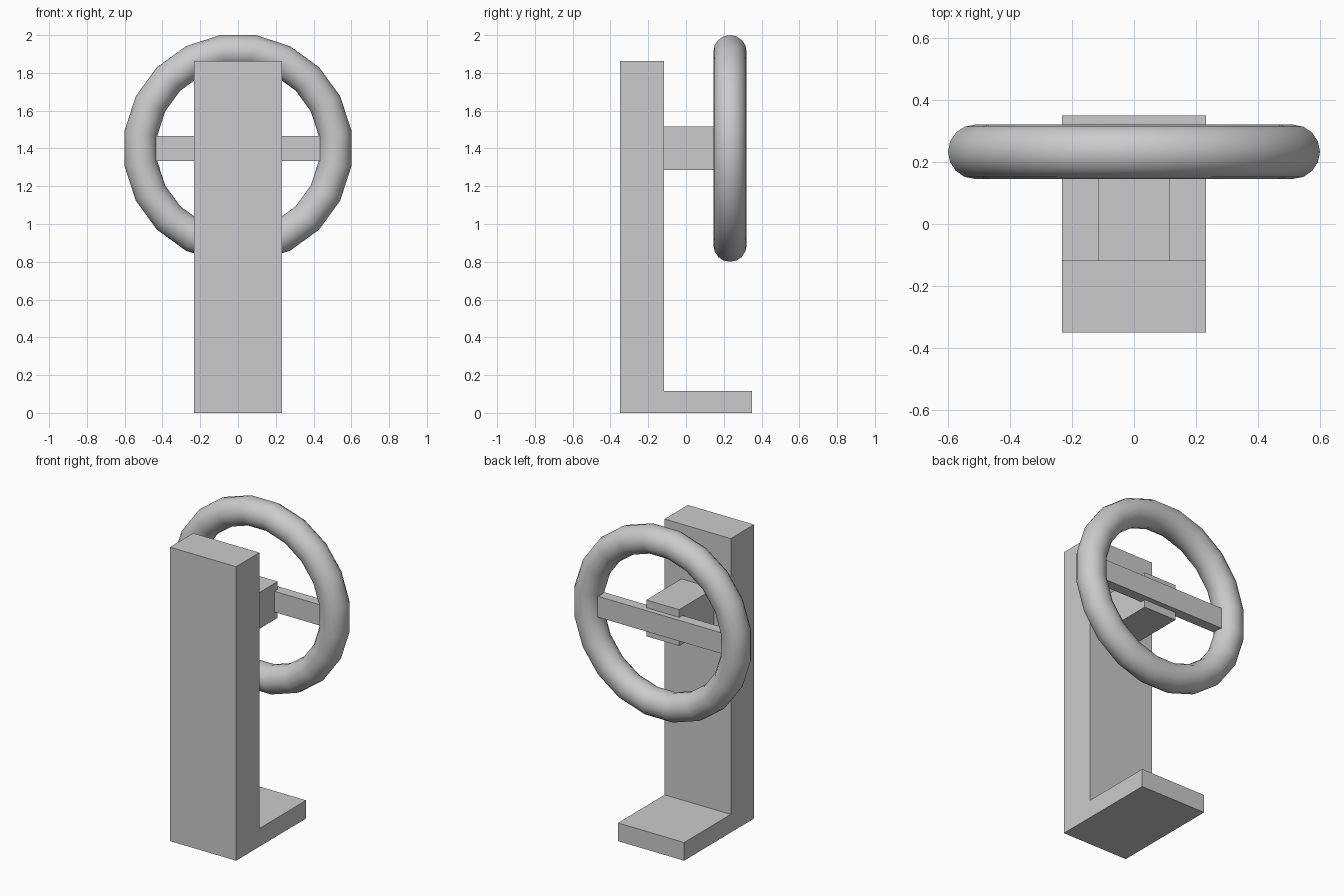
import bpy, bmesh
from math import radians, pi

if "Cube" in bpy.data.objects:
    bpy.data.objects.remove(bpy.data.objects["Cube"])

WHEEL_Y, WHEEL_Z = 0.233, 1.4


def box(name, lo, hi):
    """Box spanning two opposite corners."""
    bpy.ops.mesh.primitive_cube_add(size=1)
    ob = bpy.context.object
    ob.name = name
    for v in ob.data.vertices:
        v.co = [l + (c + 0.5) * (h - l) for l, h, c in zip(lo, hi, v.co)]
    return ob


# L-shaped stand: side profile (y, z) extruded across x
profile = [(-0.35, 0), (0.35, 0), (0.35, 0.115), (-0.117, 0.115),
           (-0.117, 1.863), (-0.35, 1.863)]
half_width = 0.232
bm = bmesh.new()
face = bm.faces.new([bm.verts.new((-half_width, y, z)) for y, z in profile])
ext = bmesh.ops.extrude_face_region(bm, geom=[face])
bmesh.ops.translate(bm, vec=(2 * half_width, 0, 0),
                    verts=[g for g in ext["geom"] if isinstance(g, bmesh.types.BMVert)])
bmesh.ops.recalc_face_normals(bm, faces=bm.faces)
mesh = bpy.data.meshes.new("stand")
bm.to_mesh(mesh)
bm.free()
bpy.context.collection.objects.link(bpy.data.objects.new("stand", mesh))

# Square axle block from the column to the wheel centre
box("axle_block", (-0.115, -0.117, WHEEL_Z - 0.115), (0.115, WHEEL_Y, WHEEL_Z + 0.115))

# Crossbar spoke running between the inner sides of the rim
box("crossbar", (-0.44, WHEEL_Y - 0.033, WHEEL_Z - 0.066),
    (0.44, WHEEL_Y + 0.033, WHEEL_Z + 0.066))

# Round wheel rim, 20 segments with flats at top, bottom and sides
bpy.ops.mesh.primitive_torus_add(major_segments=20, minor_segments=16,
                                 major_radius=0.52, minor_radius=0.0875,
                                 location=(0, WHEEL_Y, WHEEL_Z),
                                 rotation=(pi / 2, radians(9), 0))
rim = bpy.context.object
rim.name = "wheel_rim"
bpy.ops.object.shade_smooth_by_angle(angle=radians(40))
